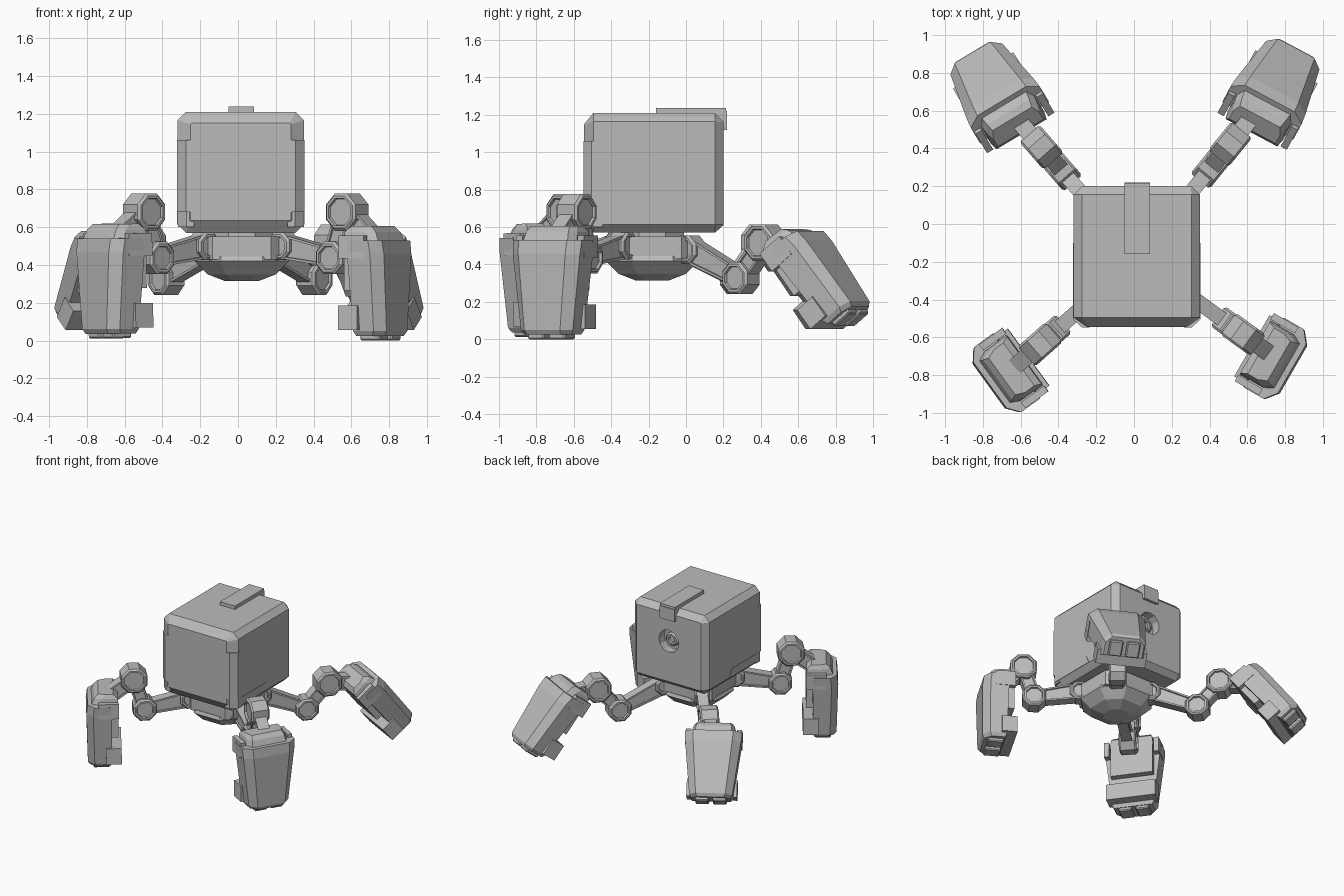
import bpy, bmesh
from math import radians, sin, cos, atan2, pi, hypot
from mathutils import Matrix, Vector

if "Cube" in bpy.data.objects:
    bpy.data.objects.remove(bpy.data.objects["Cube"], do_unlink=True)

GREY = (0.5, 0.5, 0.5, 1)
metal = bpy.data.materials.new("plain grey")
metal.use_nodes = True
metal.diffuse_color = GREY
metal.node_tree.nodes["Principled BSDF"].inputs["Base Color"].default_value = GREY

CX = 0.015
HUB = Vector((0.02, -0.18, 0))
I = Matrix.Identity(4)


def finish(name, bm, M=I, smooth=0):
    bmesh.ops.recalc_face_normals(bm, faces=bm.faces[:])
    bm.transform(M)
    if M.determinant() < 0:
        bmesh.ops.reverse_faces(bm, faces=bm.faces[:])
    me = bpy.data.meshes.new(name)
    bm.to_mesh(me)
    bm.free()
    me.materials.append(metal)
    if smooth:
        me.polygons.foreach_set("use_smooth", [True] * len(me.polygons))
        me.set_sharp_from_angle(angle=radians(smooth))
    ob = bpy.data.objects.new(name, me)
    bpy.context.collection.objects.link(ob)
    return ob


def loft(name, rings, M=I):
    """Skin closed rings of points and cap both ends."""
    bm = bmesh.new()
    vs = [[bm.verts.new(p) for p in r] for r in rings]
    n = len(vs[0])
    for a, b in zip(vs, vs[1:]):
        for i in range(n):
            j = (i + 1) % n
            bm.faces.new((a[i], a[j], b[j], b[i]))
    bm.faces.new(vs[0])
    bm.faces.new(vs[-1])
    return finish(name, bm, M)


def box(name, x, y, z, M=I, bevel=0):
    """Block given by its extents on each axis."""
    bm = bmesh.new()
    bmesh.ops.create_cube(bm, size=1)
    for v in bm.verts:
        for k, (lo, hi) in enumerate((x, y, z)):
            v.co[k] = lo if v.co[k] < 0 else hi
    if bevel:
        bmesh.ops.bevel(bm, geom=bm.edges[:], offset=bevel, segments=1, affect='EDGES')
    return finish(name, bm, M)


def drum(name, radius, width, M, sides=8):
    """Joint drum along local y, with chamfered rims and recessed caps."""
    bm = bmesh.new()
    bmesh.ops.create_cone(bm, cap_ends=True, segments=sides, radius1=radius,
                          radius2=radius, depth=width)
    caps = [f for f in bm.faces if abs(f.normal.z) > 0.9]
    rims = [e for f in caps for e in f.edges]
    bmesh.ops.bevel(bm, geom=rims, offset=0.012, segments=1, affect='EDGES')
    caps = [f for f in bm.faces if len(f.verts) == sides and abs(f.normal.z) > 0.9]
    bmesh.ops.inset_individual(bm, faces=caps, thickness=0.014, depth=0)
    bmesh.ops.inset_individual(bm, faces=caps, thickness=0.004, depth=-0.015)
    turn = Matrix.Rotation(pi / 2, 4, 'X') @ Matrix.Rotation(pi / sides, 4, 'Z')
    return finish(name, bm, M @ turn, 30)


def strut(name, a, b, width, h1, h2, M):
    """Tapered bar between two (radius, height) points with recessed sides."""
    length = hypot(b[0] - a[0], b[1] - a[1])
    tilt = Matrix.Rotation(-atan2(b[1] - a[1], b[0] - a[0]), 4, 'Y')
    bm = bmesh.new()
    bmesh.ops.create_cube(bm, size=1)
    for v in bm.verts:
        h = h1 if v.co.x < 0 else h2
        v.co = ((v.co.x + 0.5) * length, v.co.y * width, v.co.z * h)
    bm.normal_update()
    sides = [f for f in bm.faces if abs(f.normal.y) > 0.9]
    bmesh.ops.inset_individual(bm, faces=sides, thickness=0.018, depth=0)
    bmesh.ops.inset_individual(bm, faces=sides, thickness=0.002, depth=-0.012)
    return finish(name, bm, M @ Matrix.Translation((a[0], 0, a[1])) @ tilt)


# Head: chamfered box lofted from front to back
def head_ring(y, w, lo, hi, c):
    pts = [(-w + c, lo), (w - c, lo), (w, lo + c), (w, hi - c),
           (w - c, hi), (-w + c, hi), (-w, hi - c), (-w, lo + c)]
    return [(CX + px, y, pz) for px, pz in pts]


head = loft("head", [head_ring(-0.545, 0.265, 0.635, 1.15, 0.005),
                     head_ring(-0.495, 0.335, 0.57, 1.21, 0.045),
                     head_ring(0.155, 0.335, 0.57, 1.21, 0.045),
                     head_ring(0.2, 0.29, 0.61, 1.165, 0.005)])

# Round port sunk into the back of the head
bm = bmesh.new()
bmesh.ops.create_cone(bm, cap_ends=True, segments=12, radius1=0.09, radius2=0.09, depth=0.14)
back = Matrix.Translation((CX, 0.2, 0.94)) @ Matrix.Rotation(pi / 2, 4, 'X')
cutter = finish("port_cutter", bm, back)
cutter.hide_render = True
mod = head.modifiers.new("port", 'BOOLEAN')
mod.operation = 'DIFFERENCE'
mod.object = cutter
bpy.context.view_layer.update()
cut = bpy.data.meshes.new_from_object(head.evaluated_get(bpy.context.evaluated_depsgraph_get()))
head.modifiers.clear()
head.data = cut
bpy.data.objects.remove(cutter, do_unlink=True)
drum("port_plug", 0.055, 0.07, Matrix.Translation((CX, 0.13, 0.94)), 12)

# Top strap folding down the back
box("top_strap", (-0.05, 0.085), (-0.16, 0.215), (1.2, 1.238))
box("strap_fold", (-0.05, 0.085), (0.15, 0.22), (1.12, 1.22))

# Chamfered corner guards and lower flaps on both sides of the head
for side, s in (("left", 1), ("right", -1)):
    M = Matrix.Translation((CX, 0, 0)) @ Matrix.Diagonal((s, 1, 1, 1))
    guard = [(0.25, -0.455), (0.25, -0.548), (0.29, -0.548), (0.337, -0.505), (0.337, -0.455)]
    loft(side + "_corner_guard", [[(x, y, z) for x, y in guard] for z in (0.68, 1.06)], M)
    loft(side + "_corner_foot", [[(x * 0.99, y + 0.008, z) for x, y in guard] for z in (0.6, 0.68)], M)
    flap = [(-0.495, 0.615), (-0.1, 0.615), (-0.13, 0.68), (-0.495, 0.68)]
    loft(side + "_flap", [[(x, y, z) for y, z in flap] for x in (0.3, 0.338)], M)


# Hub: neck, squared band and faceted bowl
def hub_ring(z, flat, half):
    corners = [(flat, -half), (half, -flat), (half, flat), (flat, half),
               (-flat, half), (-half, flat), (-half, -flat), (-flat, -half)]
    return [(x, y, z) for x, y in corners]


AT_HUB = Matrix.Translation(HUB)
loft("neck", [hub_ring(0.52, 0.07, 0.17), hub_ring(0.6, 0.07, 0.17)], AT_HUB)
loft("hub_band", [hub_ring(0.43, 0.155, 0.235), hub_ring(0.55, 0.155, 0.235)], AT_HUB)
loft("hub_bowl", [hub_ring(0.315, 0.04, 0.09), hub_ring(0.35, 0.085, 0.18),
                  hub_ring(0.42, 0.11, 0.25), hub_ring(0.445, 0.11, 0.24)], AT_HUB)


# Foot armour: wide flat outer face, chamfered sides, narrow toe end
def foot_ring(z, w, flat, v0, v1):
    return [(-flat, v0, z), (flat, v0, z), (w, v0 + 0.05, z),
            (w, v1, z), (-w, v1, z), (-w, v0 + 0.05, z)]


def foot(name, r, z, tilt, yaw, shift):
    """Foot with its outer top edge at (r, z), turned and shifted sideways."""
    a = radians(tilt)
    axes = Matrix(((0, -cos(a), -sin(a), r), (1, 0, 0, shift),
                   (0, -sin(a), cos(a), z), (0, 0, 0, 1)))
    F = AT_HUB @ Matrix.Rotation(radians(yaw), 4, 'Z') @ axes
    loft(name + "_foot", [foot_ring(-0.075, 0.213, 0.15, 0.01, 0.18),
                          foot_ring(-0.15, 0.207, 0.145, 0, 0.19),
                          foot_ring(-0.555, 0.16, 0.11, 0.005, 0.18),
                          foot_ring(-0.58, 0.145, 0.1, 0.02, 0.17)], F)
    loft(name + "_crest", [foot_ring(-0.1, 0.165, 0.14, 0.03, 0.235),
                           foot_ring(-0.03, 0.155, 0.13, 0.06, 0.235),
                           foot_ring(0, 0.14, 0.12, 0.09, 0.2)], F)
    box(name + "_inner_plate", (-0.16, 0.16), (0.15, 0.235), (-0.34, -0.08), F)
    box(name + "_heel", (-0.187, 0.187), (0.14, 0.255), (-0.55, -0.42), F)
    for s in (1, -1):
        S = F @ Matrix.Diagonal((s, 1, 1, 1))
        box(name + "_cheek", (0.17, 0.208), (0.09, 0.24), (-0.17, -0.05), S)
        box(name + "_toe", (0.015, 0.115), (0.045, 0.165), (-0.605, -0.56), S, 0.008)
    return F


# Legs: hub knuckle, two struts, two drums, ankle and foot
FRONT = dict(root=(0.27, 0.5), low=(0.61, 0.437), high=(0.69, 0.68))
BACK = dict(root=(0.26, 0.48), low=(0.61, 0.328), high=(0.777, 0.517))
LEGS = [("front_left", -36, FRONT, (1.01, 0.605, 0, -30, -0.1)),
        ("front_right", 221.5, FRONT, (1.04, 0.615, -1, 216, 0.085)),
        ("back_left", 51, BACK, (1.035, 0.645, 38, 62, -0.22)),
        ("back_right", 131, BACK, (1.045, 0.645, 38, 121, 0.19))]

for name, angle, pose, stance in LEGS:
    M = AT_HUB @ Matrix.Rotation(radians(angle), 4, 'Z')
    root, low, high = pose["root"], pose["low"], pose["high"]
    for part, (pr, pz), radius, width in (("_knuckle", root, 0.08, 0.11),
                                          ("_low_joint", low, 0.093, 0.13),
                                          ("_high_joint", high, 0.105, 0.14)):
        drum(name + part, radius, width, M @ Matrix.Translation((pr, 0, pz)))
    strut(name + "_thigh", root, low, 0.08, 0.13, 0.095, M)
    strut(name + "_shin", low, high, 0.09, 0.1, 0.1, M)
    F = foot(name, *stance)
    ankle = M.inverted() @ F @ Vector((0, 0.14, -0.09))
    strut(name + "_ankle", high, (ankle.x, ankle.z), 0.09, 0.11, 0.11, M)
